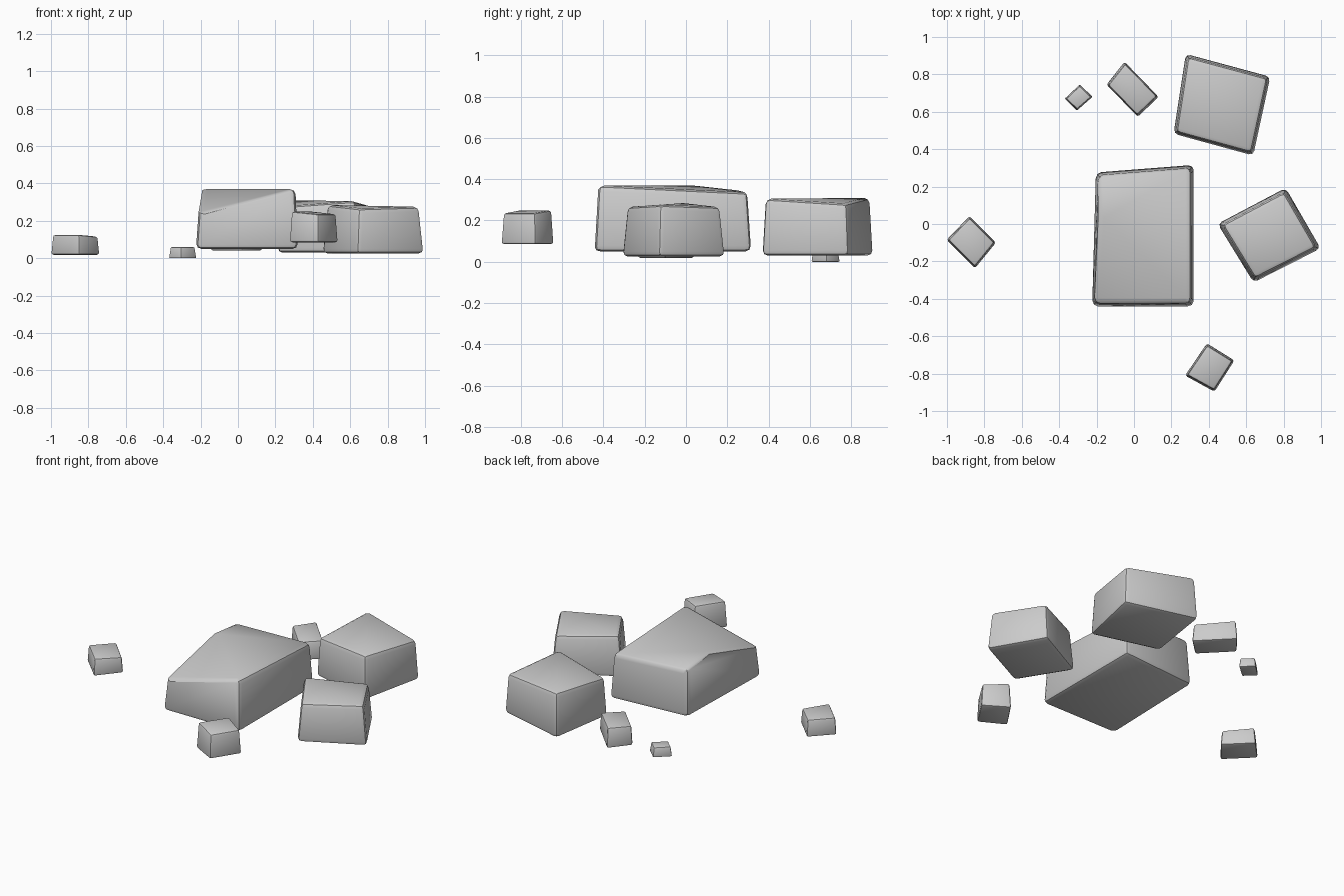
import bpy, bmesh, math
from mathutils import Vector

if "Cube" in bpy.data.objects:
    bpy.data.objects.remove(bpy.data.objects["Cube"])


def rock(name, base, z0, tops, bevel, taper=0.95, extra=()):
    """Convex boulder from four base corners, four top heights and softened edges."""
    cx = sum(p[0] for p in base) / 4
    cy = sum(p[1] for p in base) / 4
    bm = bmesh.new()
    for (x, y), z in zip(base, tops):
        dx, dy = x - cx, y - cy
        bm.verts.new((cx + dx * 1.02, cy + dy * 1.02, z0))
        bm.verts.new((cx + dx * taper, cy + dy * taper, z))
    for p in extra:
        bm.verts.new(p)
    bmesh.ops.convex_hull(bm, input=bm.verts[:])
    bmesh.ops.dissolve_limit(bm, angle_limit=math.radians(2),
                             verts=bm.verts[:], edges=bm.edges[:])
    bmesh.ops.recalc_face_normals(bm, faces=bm.faces[:])
    me = bpy.data.meshes.new(name)
    bm.to_mesh(me)
    bm.free()
    ob = bpy.data.objects.new(name, me)
    bpy.context.collection.objects.link(ob)
    bpy.ops.object.select_all(action='DESELECT')
    ob.select_set(True)
    bpy.context.view_layer.objects.active = ob
    # rounded worn edges
    mod = ob.modifiers.new("worn_edges", 'BEVEL')
    mod.width = bevel
    mod.segments = 2
    mod.limit_method = 'ANGLE'
    mod.angle_limit = math.radians(35)
    bpy.ops.object.modifier_apply(modifier=mod.name)
    bpy.ops.object.shade_smooth_by_angle(angle=math.radians(35))
    return ob


# large boulder with a sloping front-left top and a raised point on its left edge
rock("large_boulder", [(-0.22, -0.435), (0.315, -0.435), (0.315, 0.31), (-0.2, 0.27)],
     0.05, [0.24, 0.37, 0.335, 0.345], 0.028, 0.97, [(-0.19, 0.05, 0.37)])

# two medium boulders
rock("back_boulder", [(0.28, 0.905), (0.725, 0.785), (0.635, 0.37), (0.215, 0.485)],
     0.03, [0.31, 0.28, 0.305, 0.275], 0.025, 0.96)
rock("right_boulder", [(0.45, 0.0), (0.81, 0.19), (0.995, -0.13), (0.64, -0.31)],
     0.025, [0.285, 0.265, 0.275, 0.265], 0.025, 0.92)

# small stones
rock("front_stone", [(0.39, -0.64), (0.535, -0.73), (0.43, -0.895), (0.275, -0.81)],
     0.085, [0.25, 0.235, 0.235, 0.25], 0.013, 0.93)
rock("back_stone", [(-0.05, 0.865), (0.13, 0.68), (0.02, 0.575), (-0.145, 0.745)],
     0.04, [0.165, 0.155, 0.155, 0.16], 0.012, 0.94)
rock("left_stone", [(-0.88, 0.04), (-0.74, -0.1), (-0.85, -0.235), (-1.0, -0.085)],
     0.018, [0.125, 0.115, 0.125, 0.125], 0.012, 0.94)
rock("pebble", [(-0.29, 0.745), (-0.222, 0.68), (-0.305, 0.607), (-0.37, 0.67)],
     0.0, [0.06, 0.06, 0.06, 0.06], 0.006, 0.88)
